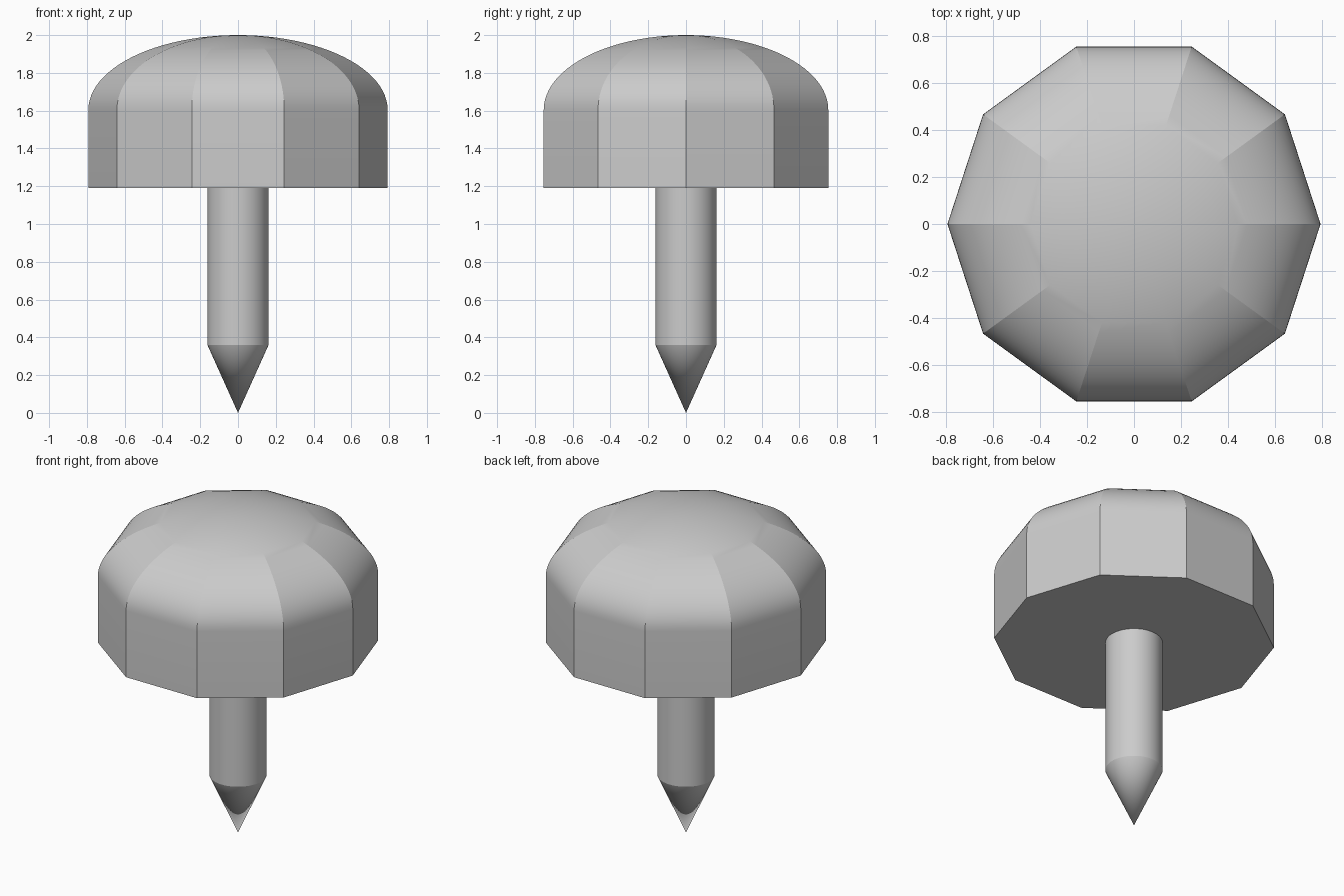
import bpy, bmesh
from math import sin, cos, pi, radians

if "Cube" in bpy.data.objects:
    bpy.data.objects.remove(bpy.data.objects["Cube"])


def lathe(name, profile, sides, angle):
    """Turn an (r, z) profile, listed bottom to top, around the z axis."""
    bm = bmesh.new()
    rings = []
    for r, z in profile:
        if r < 1e-5:
            rings.append([bm.verts.new((0, 0, z))] * sides)
        else:
            rings.append([bm.verts.new((r * cos(2 * pi * i / sides),
                                        r * sin(2 * pi * i / sides), z))
                          for i in range(sides)])
    for low, high in zip(rings, rings[1:]):
        for i in range(sides):
            j = (i + 1) % sides
            corners = [low[i], low[j], high[j], high[i]]
            bm.faces.new(list(dict.fromkeys(corners)))
    # Flat caps on open ends
    if profile[0][0] > 0:
        bm.faces.new(rings[0][::-1])
    if profile[-1][0] > 1e-5:
        bm.faces.new(rings[-1])
    bmesh.ops.recalc_face_normals(bm, faces=bm.faces[:])
    mesh = bpy.data.meshes.new(name)
    bm.to_mesh(mesh)
    bm.free()
    obj = bpy.data.objects.new(name, mesh)
    bpy.context.collection.objects.link(obj)
    bpy.ops.object.select_all(action='DESELECT')
    obj.select_set(True)
    bpy.context.view_layer.objects.active = obj
    bpy.ops.object.shade_smooth_by_angle(angle=radians(angle))
    return obj


# Ten-sided head: straight rim with an elliptical dome
RADIUS, RIM, STEPS = 0.792, 1.605, 24
dome = [(RADIUS * cos(pi / 2 * k / STEPS), RIM + (2 - RIM) * sin(pi / 2 * k / STEPS))
        for k in range(STEPS + 1)]
lathe("head", [(RADIUS, 1.19)] + dome, 10, 12)

# Round shaft with a conical point
lathe("pin", [(0, 0), (0.162, 0.36), (0.162, 1.2)], 48, 20)
